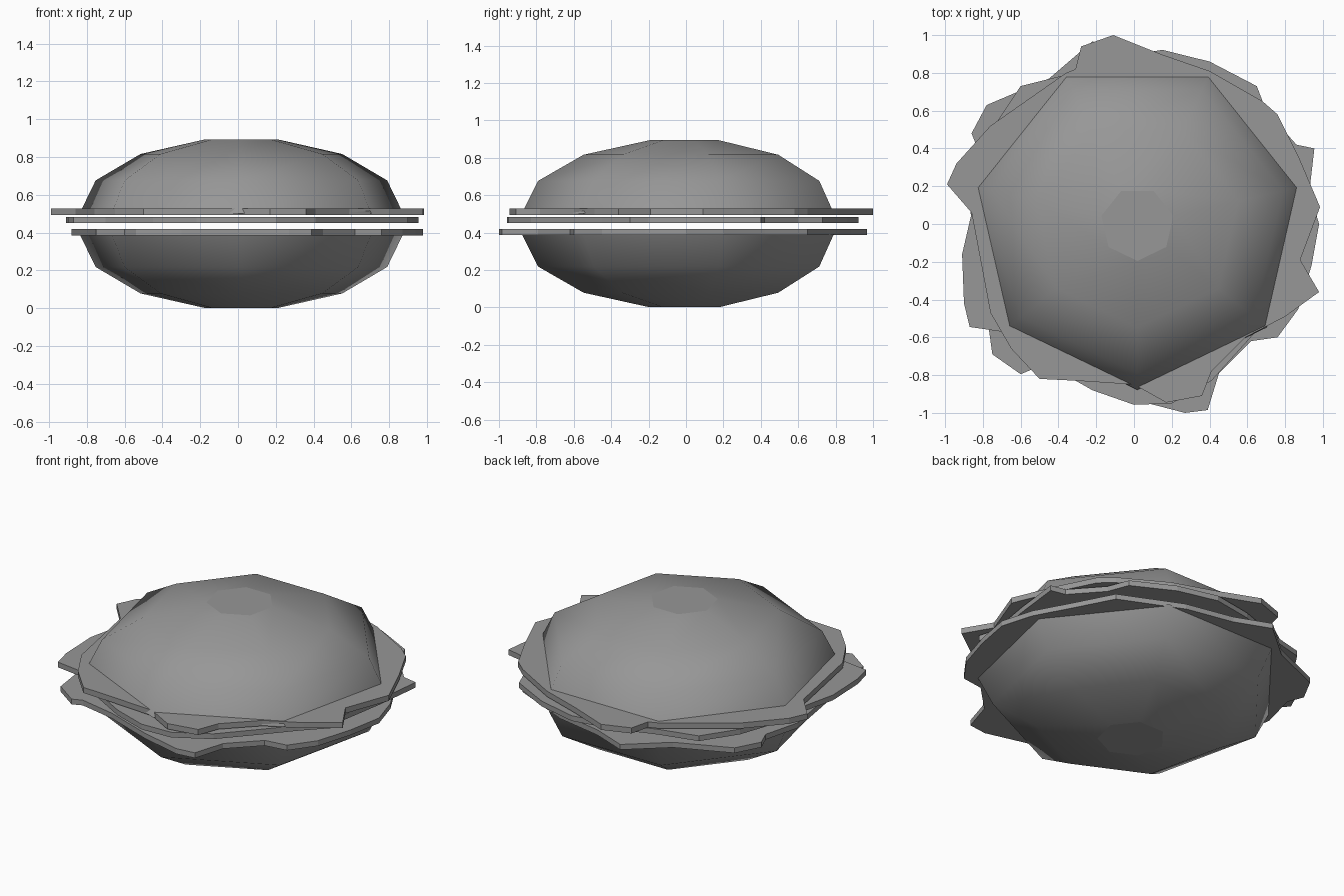
import bpy, bmesh
from math import sin, cos, pi

if "Cube" in bpy.data.objects:
    bpy.data.objects.remove(bpy.data.objects["Cube"])

CX = 0.018  # bun axis
grey = bpy.data.materials.new("dark_grey")
grey.diffuse_color = (0.31, 0.31, 0.31, 1)
grey.use_nodes = True
grey.node_tree.nodes["Principled BSDF"].inputs["Base Color"].default_value = grey.diffuse_color


def make_object(name, bm):
    bmesh.ops.recalc_face_normals(bm, faces=bm.faces[:])
    mesh = bpy.data.meshes.new(name)
    bm.to_mesh(mesh)
    bm.free()
    mesh.materials.append(grey)
    ob = bpy.data.objects.new(name, mesh)
    bpy.context.collection.objects.link(ob)
    return ob


def bun(name, equator, direction, sides=7, radius=0.878, height=0.402):
    """Low-poly half spheroid with a flat pole cap."""
    bm = bmesh.new()
    rings = []
    for k in range(4):
        a = pi / 2 - k * pi / 7
        r, z = radius * sin(a), equator + direction * height * cos(a)
        rings.append([bm.verts.new((CX + r * cos(-pi / 2 + i * 2 * pi / sides),
                                    r * sin(-pi / 2 + i * 2 * pi / sides), z))
                      for i in range(sides)])
    for lo, hi in zip(rings, rings[1:]):
        for i in range(sides):
            j = (i + 1) % sides
            bm.faces.new((lo[i], lo[j], hi[j], hi[i])).smooth = True
    # flat cut face and flat pole cap
    bm.faces.new(rings[0])
    bm.faces.new(rings[-1])
    for e in bm.edges:
        if all(v in rings[0] for v in e.verts):
            e.smooth = False
    return make_object(name, bm)


def slice_layer(name, outline, z0, z1):
    """Thin ragged slab from a top-view outline."""
    bm = bmesh.new()
    face = bm.faces.new([bm.verts.new((x, y, z0)) for x, y in outline])
    res = bmesh.ops.extrude_face_region(bm, geom=[face], use_keep_orig=True)
    for v in res["geom"]:
        if isinstance(v, bmesh.types.BMVert):
            v.co.z = z1
    return make_object(name, bm)


# Buns
bun("bottom_bun", 0.393, -1)
bun("top_bun", 0.502, 1)

# Ragged filling layers, clockwise from the back
upper = [(-.11, 1), (.14, .9), (.4, .81), (.68, .65), (.76, .58), (.87, .36),
         (.985, .09), (.88, -.19), (.98, -.36), (.8, -.49), (.59, -.6),
         (.41, -.78), (.36, -.91), (.17, -.945), (0, -.85), (-.3, -.83),
         (-.5, -.82), (-.65, -.66), (-.76, -.47), (-.86, .06), (-.99, .21),
         (-.94, .32), (-.76, .52), (-.36, .8), (-.31, .82), (-.28, .94)]
middle = [(.15, .922), (.4, .86), (.65, .73), (.7, .6), (.86, .42), (.955, .4),
          (.92, .1), (.87, -.2), (.9, -.3), (.75, -.45), (.6, -.62),
          (.41, -.83), (.2, -.95), (0, -.957), (-.22, -.88), (-.45, -.75),
          (-.7, -.57), (-.87, -.545), (-.9, -.42), (-.91, -.16), (-.85, .1),
          (-.8, .35), (-.74, .52), (-.6, .73), (-.36, .79), (-.1, .88)]
lower = [(-.22, .967), (0, .88), (.3, .82), (.68, .65), (.8, .42), (.92, .2),
         (.98, 0), (.94, -.22), (.87, -.45), (.76, -.6), (.62, -.62),
         (.45, -.79), (.39, -.985), (.27, -1), (0, -.93), (-.3, -.82),
         (-.54, -.77), (-.6, -.795), (-.75, -.69), (-.79, -.4), (-.84, -.1),
         (-.88, .15), (-.82, .38), (-.86, .48), (-.78, .63), (-.45, .77)]
slice_layer("upper_slice", upper, 0.494, 0.529)
slice_layer("middle_slice", middle, 0.451, 0.484)
slice_layer("lower_slice", lower, 0.386, 0.419)
